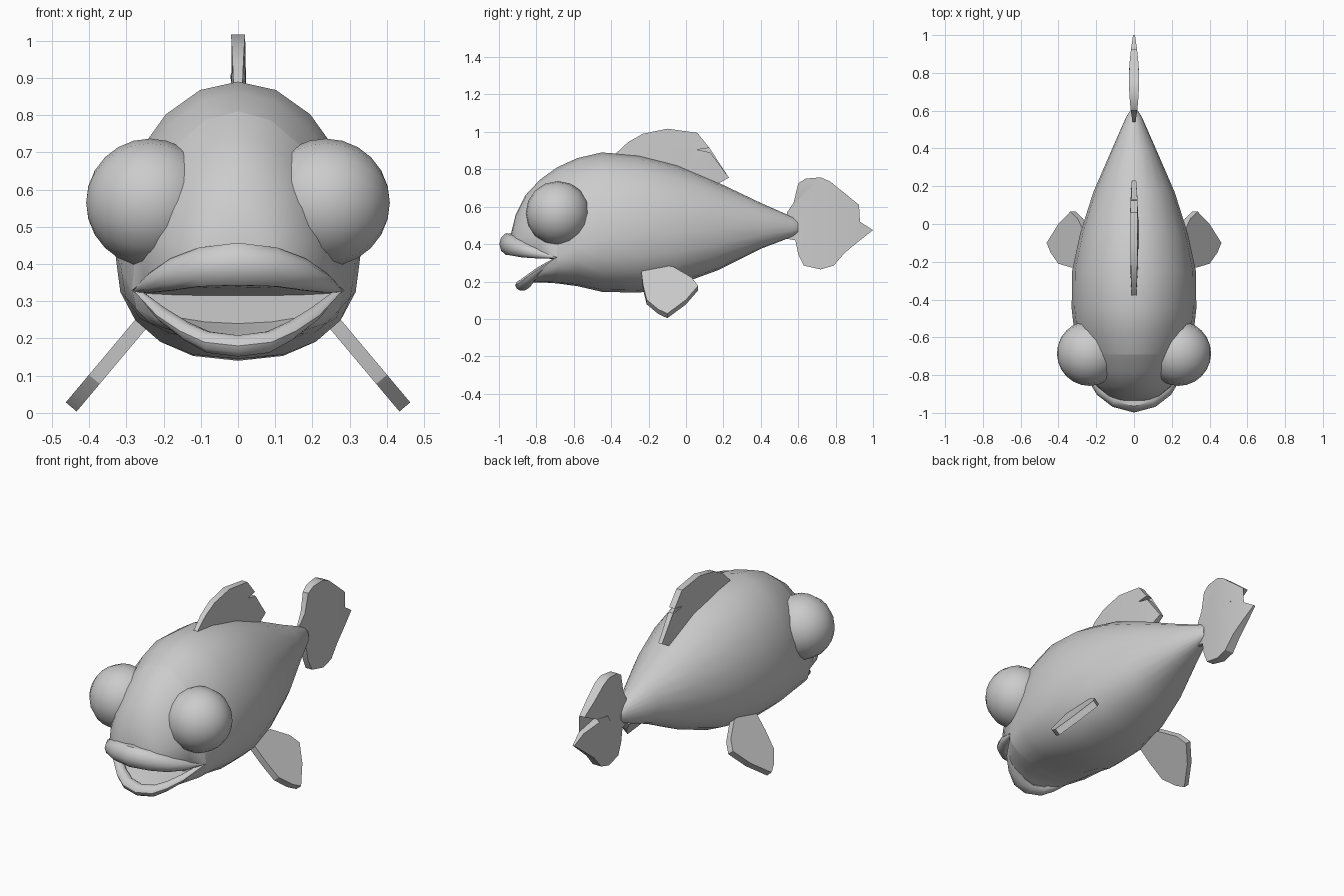
import bpy, bmesh
from math import sin, cos, pi, radians
from mathutils import Vector

if "Cube" in bpy.data.objects:
    bpy.data.objects.remove(bpy.data.objects["Cube"])


def finish(name, bm, angle=40):
    bmesh.ops.recalc_face_normals(bm, faces=bm.faces[:])
    me = bpy.data.meshes.new(name)
    bm.to_mesh(me)
    bm.free()
    ob = bpy.data.objects.new(name, me)
    bpy.context.collection.objects.link(ob)
    bpy.ops.object.select_all(action='DESELECT')
    ob.select_set(True)
    bpy.context.view_layer.objects.active = ob
    bpy.ops.object.shade_smooth_by_angle(angle=radians(angle))
    return ob


def loft(name, rings):
    bm = bmesh.new()
    vr = [[bm.verts.new(p) for p in r] for r in rings]
    n = len(vr[0])
    for a, b in zip(vr, vr[1:]):
        for i in range(n):
            j = (i + 1) % n
            bm.faces.new((a[i], a[j], b[j], b[i]))
    bm.faces.new(vr[0])
    bm.faces.new(vr[-1])
    return finish(name, bm)


def section(y, hw, zt, zb, zc, n=20):
    # upper half reaches zt, fuller lower half reaches zb, widest at zc
    pts = []
    for i in range(n):
        a = 2 * pi * i / n
        c, s = cos(a), sin(a)
        e = 1.0 if s >= 0 else 0.85
        x = hw * abs(c) ** e * (1 if c > 0 else -1)
        z = zc + (zt - zc) * s if s >= 0 else zc - (zc - zb) * abs(s) ** e
        pts.append((x, y, z))
    return pts


# body, from tail root to mouth corners
loft("body", [section(*r) for r in [
    (.60, .02, .52, .46, .49), (.57, .04, .545, .44, .49),
    (.40, .115, .62, .375, .49), (.17, .215, .73, .26, .48),
    (-.05, .285, .825, .18, .46), (-.25, .328, .875, .14, .45),
    (-.45, .33, .89, .145, .43), (-.58, .315, .86, .175, .39),
    (-.69, .285, .81, .19, .33)]])

# upper head with a nearly flat mouth roof
loft("upper_head", [section(*r) for r in [
    (-.69, .285, .81, .315, .33), (-.78, .25, .745, .33, .355),
    (-.86, .20, .66, .335, .37), (-.91, .14, .56, .34, .38),
    (-.935, .09, .46, .35, .39)]])

# lower jaw, a hollow scoop
loft("lower_jaw", [section(*r) for r in [
    (-.69, .285, .24, .19, .33), (-.76, .235, .225, .195, .285),
    (-.82, .18, .215, .195, .245), (-.88, .10, .195, .17, .20)]])


def lip(name, path, n=10):
    # path: x, y, z, outward radius, vertical radius; mirrored in x
    full = [(-p[0], *p[1:]) for p in reversed(path[1:])] + path
    rings = []
    for x, y, z, ro, rz in full:
        out = Vector((x, y + .6, 0)).normalized()
        rings.append([Vector((x, y, z)) + out * ro * cos(2 * pi * i / n)
                      + Vector((0, 0, rz * sin(2 * pi * i / n))) for i in range(n)])
    loft(name, rings)


lip("upper_lip", [(0, -.95, .40, .048, .06), (.10, -.925, .392, .045, .055),
                  (.175, -.87, .372, .04, .045), (.23, -.79, .35, .03, .028),
                  (.27, -.69, .33, .01, .006)])
lip("lower_lip", [(0, -.875, .18, .038, .03), (.08, -.86, .19, .036, .03),
                  (.14, -.83, .22, .03, .026), (.20, -.78, .262, .025, .02),
                  (.27, -.69, .327, .01, .006)])


def fin(name, outline, thick, centre=lambda z: 0, normal=(1, 0, 0)):
    # flat outline in y,z given a thickness that depends on y,z
    bm = bmesh.new()
    nrm = Vector(normal)
    mid = [Vector((centre(z), y, z)) for y, z in outline]
    a = [bm.verts.new(p + nrm * thick(p.y, p.z)) for p in mid]
    b = [bm.verts.new(p - nrm * thick(p.y, p.z)) for p in mid]
    sides = [bm.faces.new(a), bm.faces.new(b)]
    n = len(mid)
    for i in range(n):
        j = (i + 1) % n
        bm.faces.new((a[i], b[i], b[j], a[j]))
    bmesh.ops.triangulate(bm, faces=sides)
    return finish(name, bm, 30)


# dorsal and tail fins
fin("dorsal_fin", [(-.38, .88), (-.31, .945), (-.23, .99), (-.10, 1.017), (.06, .995),
                   (.125, .915), (.06, .905), (.13, .89), (.23, .755), (.165, .72),
                   (0, .75), (-.2, .82)],
    lambda y, z: max(.006, .025 - .14 * (y + .08) ** 2 - .04 * max(0, z - .87)))
fin("tail_fin", [(.54, .57), (.575, .62), (.60, .725), (.64, .75), (.72, .757), (.77, .735),
                 (.85, .67), (.925, .61), (.83, .565), (.73, .545), (.93, .52), (1.0, .475),
                 (.93, .42), (.85, .355), (.79, .285), (.72, .265), (.63, .285), (.60, .345),
                 (.585, .42), (.53, .43)],
    lambda y, z: max(.005, .027 - .4 * (y - .76) ** 2))

# side fins and eyes
for side, s in (("left", -1), ("right", 1)):
    fin(side + "_side_fin", [(-.24, .25), (-.15, .275), (-.07, .268), (.03, .21), (.065, .165),
                             (0, .09), (-.10, .016), (-.15, .04), (-.21, .09), (-.23, .17)],
        lambda y, z: .019, lambda z: s * (.26 + (.24 - z) * .84), (s * .766, 0, .643))
    bm = bmesh.new()
    bmesh.ops.create_uvsphere(bm, u_segments=16, v_segments=12, radius=.172)
    eye = finish(side + "_eye", bm)
    eye.location = (s * .236, -.685, .565)
    eye.rotation_euler = (0, pi / 2, 0)
